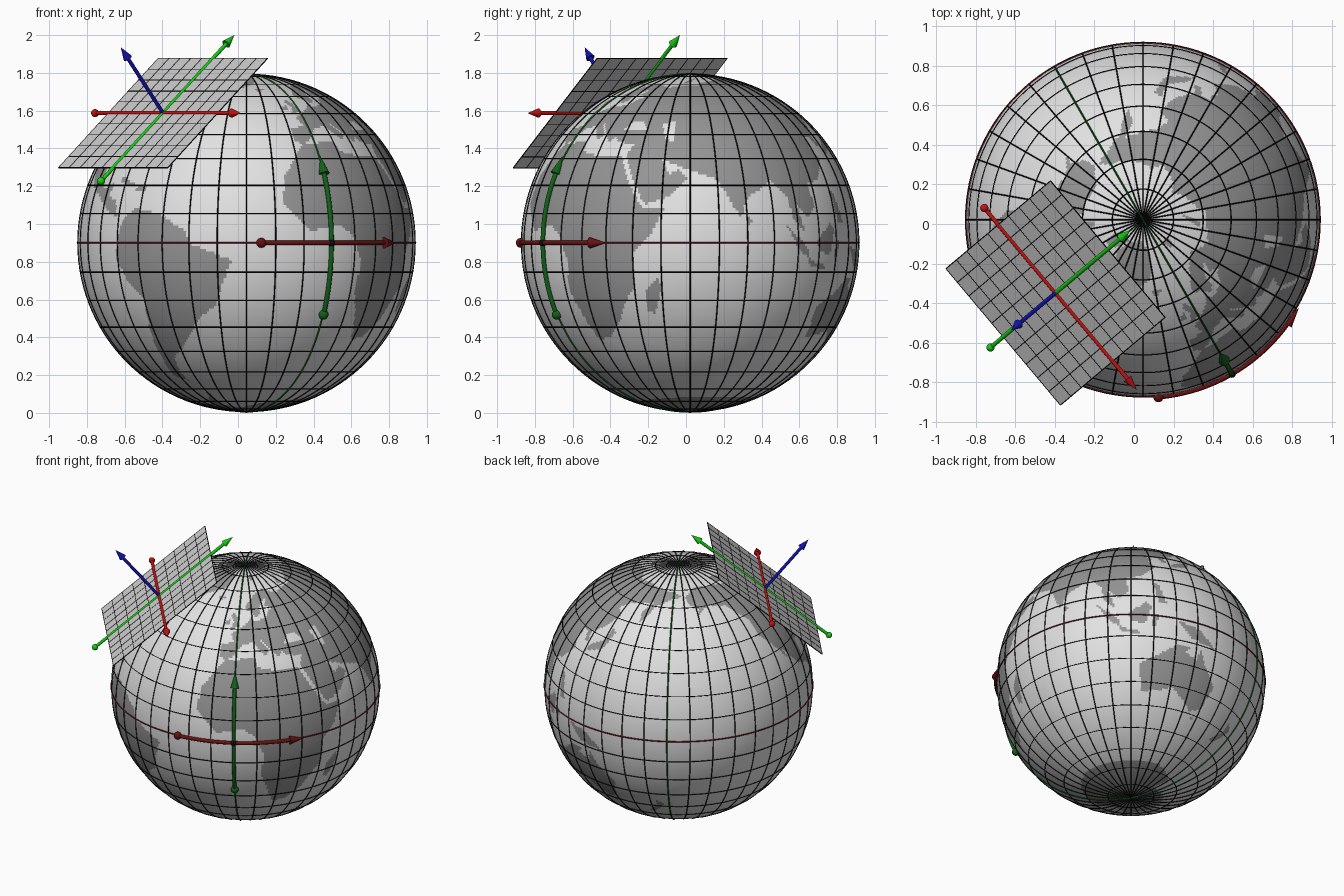
import bpy, bmesh
from math import sin, cos, radians, degrees, atan2, asin
from mathutils import Vector, Matrix

if "Cube" in bpy.data.objects:
    bpy.data.objects.remove(bpy.data.objects["Cube"])

C = Vector((0.045, 0.022, 0.90))     # globe centre
R = 0.892                            # globe radius
PRIME = -60                          # direction of longitude zero in the xy plane


def material(name, rgb):
    m = bpy.data.materials.new(name)
    m.diffuse_color = (*rgb, 1)
    m.use_nodes = True
    m.node_tree.nodes["Principled BSDF"].inputs["Base Color"].default_value = m.diffuse_color
    return m


OCEAN = material("ocean_light_grey", (0.76, 0.76, 0.76))
LAND = material("land_grey", (0.30, 0.30, 0.30))
SHEET = material("sheet_grey", (0.60, 0.60, 0.60))
BLACK = material("line_black", (0.004, 0.004, 0.004))
RED = material("red", (0.58, 0.006, 0.006))
GREEN = material("green", (0.008, 0.60, 0.008))
BLUE = material("blue", (0.006, 0.006, 0.45))
DARK_RED = material("dark_red", (0.14, 0.006, 0.006))
DARK_GREEN = material("dark_green", (0.006, 0.12, 0.01))


def on_globe(lon, lat, r=R):
    a, b = radians(lon + PRIME), radians(lat)
    return C + r * Vector((cos(b) * cos(a), cos(b) * sin(a), sin(b)))


def mesh_object(name, bm, *mats, smooth=True):
    me = bpy.data.meshes.new(name)
    for f in bm.faces:
        f.smooth = smooth
    bm.to_mesh(me)
    bm.free()
    ob = bpy.data.objects.new(name, me)
    for m in mats:
        me.materials.append(m)
    bpy.context.collection.objects.link(ob)
    return ob


def tubes(name, paths, radius, mat, cyclic=False, res=0):
    """Round rods along point paths, turned into one mesh."""
    cu = bpy.data.curves.new(name, 'CURVE')
    cu.dimensions = '3D'
    cu.bevel_depth, cu.bevel_resolution = radius, res
    cu.use_fill_caps = not cyclic
    for pts in paths:
        sp = cu.splines.new('POLY')
        sp.points.add(len(pts) - 1)
        for p, q in zip(sp.points, pts):
            p.co = (*q, 1)
        sp.use_cyclic_u = cyclic
    cu.materials.append(mat)
    ob = bpy.data.objects.new(name, cu)
    bpy.context.collection.objects.link(ob)
    bpy.ops.object.select_all(action='DESELECT')
    bpy.context.view_layer.objects.active = ob
    ob.select_set(True)
    bpy.ops.object.convert(target='MESH')
    bpy.ops.object.shade_smooth_by_angle(angle=radians(50))


def ball(name, pos, r, mat):
    bm = bmesh.new()
    bmesh.ops.create_uvsphere(bm, u_segments=20, v_segments=12, radius=r,
                              matrix=Matrix.Translation(pos))
    mesh_object(name, bm, mat)


def arrow(name, path, tip, r, mat, ball_r=0):
    """Shaft along a path, cone from its end to the tip, ball at its start."""
    tubes(name + "_shaft", [path], r, mat, res=3)
    d = tip - path[-1]
    bm = bmesh.new()
    m = Matrix.Translation((tip + path[-1]) / 2) @ d.to_track_quat('Z', 'Y').to_matrix().to_4x4()
    bmesh.ops.create_cone(bm, cap_ends=True, segments=20, radius1=r * 2.3, radius2=0,
                          depth=d.length, matrix=m)
    mesh_object(name + "_head", bm, mat, smooth=False)
    if ball_r:
        ball(name + "_ball", path[0], ball_r, mat)


# Coarse coast outlines (longitude, latitude)
north_america = [(-168, 66), (-156, 71), (-128, 70), (-115, 68), (-95, 72), (-82, 69), (-94, 61),
    (-92, 57), (-82, 55), (-79, 51), (-77, 57), (-78, 62), (-65, 59), (-56, 53), (-66, 49),
    (-60, 46), (-70, 43), (-76, 36), (-81, 31), (-80, 25), (-84, 30), (-97, 28), (-97, 20),
    (-91, 19), (-87, 21), (-88, 16), (-83, 15), (-81, 9), (-77, 8), (-85, 10), (-95, 16),
    (-105, 20), (-114, 31), (-110, 23), (-118, 33), (-124, 40), (-124, 48), (-135, 58),
    (-150, 60), (-162, 55), (-158, 59), (-166, 62)]
south_america = [(-78, 8), (-72, 12), (-62, 10), (-51, 4), (-50, 0), (-35, -6), (-39, -15),
    (-41, -22), (-48, -26), (-54, -34), (-58, -38), (-65, -42), (-68, -50), (-66, -55),
    (-74, -52), (-73, -38), (-70, -20), (-76, -14), (-81, -5), (-80, 1)]
africa = [(-6, 36), (10, 37), (11, 33), (20, 31), (32, 31), (37, 21), (43, 12), (51, 12), (47, 4),
    (40, -4), (40, -15), (35, -22), (32, -28), (26, -34), (19, -35), (12, -17), (13, -6), (9, 3),
    (4, 6), (-8, 4), (-17, 14), (-16, 23), (-10, 31)]
europe = [(-9, 37), (-9, 43), (-2, 44), (-4, 48), (4, 52), (8, 54), (9, 57), (11, 54), (20, 55),
    (24, 59), (29, 60), (22, 61), (25, 65), (21, 64), (17, 61), (17, 57), (13, 56), (10, 59),
    (6, 59), (5, 62), (14, 68), (26, 71), (41, 67), (44, 68), (60, 69), (60, 40), (26, 40),
    (23, 37), (20, 40), (14, 45), (18, 40), (16, 38), (10, 44), (3, 43), (0, 39), (-5, 36)]
asia = [(60, 69), (68, 69), (73, 72), (80, 73), (104, 77), (113, 74), (130, 71), (140, 73),
    (160, 70), (180, 69), (180, 65), (164, 60), (163, 56), (157, 51), (156, 57), (163, 62),
    (142, 59), (135, 55), (141, 52), (135, 44), (128, 40), (129, 35), (126, 35), (125, 39),
    (118, 39), (122, 37), (119, 35), (122, 30), (115, 22), (108, 21), (109, 12), (105, 9),
    (100, 13), (104, 2), (98, 9), (97, 16), (91, 22), (80, 15), (78, 8), (73, 17), (70, 22),
    (62, 25), (56, 27), (49, 30), (52, 24), (56, 26), (59, 22), (52, 16), (44, 13), (39, 21),
    (35, 29), (34, 32), (36, 36), (27, 37), (26, 40), (60, 40)]
australia = [(114, -22), (122, -18), (131, -12), (137, -12), (135, -15), (141, -17), (142, -11),
    (146, -19), (153, -26), (150, -37), (144, -39), (138, -35), (131, -31), (124, -33), (115, -34)]
antarctica = [(-180, -78), (-150, -76), (-100, -73), (-75, -73), (-58, -63), (-62, -73),
    (-40, -78), (-15, -72), (0, -70), (55, -66), (140, -66), (170, -71), (165, -78), (180, -78),
    (180, -90), (-180, -90)]
greenland = [(-45, 60), (-53, 66), (-55, 70), (-70, 77), (-60, 82), (-32, 83), (-18, 79),
    (-22, 71), (-40, 65)]
arctic_islands = [[(-62, 66), (-72, 62), (-80, 73), (-68, 70)],
    [(-90, 76), (-78, 76), (-62, 82), (-80, 83), (-95, 80)],
    [(-118, 70), (-105, 69), (-105, 73), (-118, 74)], [(-180, 65), (-170, 66), (-180, 69)],
    [(52, 71), (57, 71), (68, 77), (60, 76)], [(14, 77), (20, 77), (25, 80), (12, 80)],
    [(-22, 64), (-14, 65), (-16, 66), (-23, 66)]]
atlantic_islands = [[(-5, 50), (1, 51), (0, 53), (-2, 57), (-4, 59), (-6, 56), (-3, 54)],
    [(-10, 52), (-6, 52), (-6, 55), (-9, 54)], [(-85, 22), (-81, 23), (-74, 20), (-78, 20)],
    [(-74, 18), (-69, 18), (-69, 20), (-73, 20)]]
eastern_islands = [[(130, 31), (141, 35), (145, 44), (141, 45), (140, 39), (132, 35)],
    [(95, 6), (104, -1), (106, -6), (101, -3)], [(105, -6), (115, -8), (114, -9), (106, -8)],
    [(109, 1), (117, 7), (119, 4), (116, -4), (110, -3)], [(119, -5), (121, -5), (122, 1), (120, 1)],
    [(131, -1), (141, -3), (150, -10), (143, -9), (138, -8), (132, -3)],
    [(120, 18), (122, 18), (126, 7), (122, 7)], [(80, 6), (82, 7), (80, 10)],
    [(173, -35), (178, -38), (175, -41), (171, -46), (167, -46), (173, -40)],
    [(145, -41), (148, -41), (147, -43)], [(44, -24), (44, -16), (49, -12), (50, -16), (47, -25)]]
inland_seas = [[(28, 42), (31, 46), (37, 46), (41, 42), (35, 42)],
    [(47, 45), (53, 46), (53, 37), (49, 38)]]
lands = [north_america, south_america, africa, europe, asia, australia, antarctica, greenland]
lands += arctic_islands + atlantic_islands + eastern_islands


def boxed(poly):
    xs, ys = zip(*poly)
    return (min(xs), max(xs), min(ys), max(ys), poly)


def inside(x, y, box):
    x0, x1, y0, y1, poly = box
    if not (x0 <= x <= x1 and y0 <= y <= y1):
        return False
    hit = False
    for (ax, ay), (bx, by) in zip(poly, poly[1:] + poly[:1]):
        if (ay > y) != (by > y) and x < ax + (y - ay) * (bx - ax) / (by - ay):
            hit = not hit
    return hit


# Globe, faces coloured as land or ocean
land_boxes, sea_boxes = [boxed(p) for p in lands], [boxed(p) for p in inland_seas]
bm = bmesh.new()
bmesh.ops.create_uvsphere(bm, u_segments=360, v_segments=180, radius=R)
for f in bm.faces:
    n = f.calc_center_median().normalized()
    lat = degrees(asin(max(-1, min(1, n.z))))
    lon = (degrees(atan2(n.y, n.x)) - PRIME + 180) % 360 - 180
    if any(inside(lon, lat, b) for b in land_boxes) and not any(inside(lon, lat, b) for b in sea_boxes):
        f.material_index = 1
mesh_object("globe", bm, OCEAN, LAND).location = C

# Map lines every ten degrees, with coloured equator and prime meridian
turn = range(0, 360, 3)
tubes("parallels", [[on_globe(a, lat, R + 0.001) for a in turn]
                    for lat in range(-80, 90, 10) if lat], 0.0032, BLACK, True)
tubes("meridians", [[on_globe(lon, a, R + 0.001) for a in turn]
                    for lon in range(10, 180, 10)], 0.0032, BLACK, True)
tubes("equator", [[on_globe(a, 0, R + 0.003) for a in turn]], 0.0045, DARK_RED, True)
tubes("prime_meridian", [[on_globe(0, a, R + 0.003) for a in turn]], 0.0045, DARK_GREEN, True)

# Curved arrows for longitude and latitude
RA = R + 0.008
arrow("longitude_arrow", [on_globe(a, 0, RA) for a in range(-25, 25)], on_globe(30.5, 0, RA + 0.006),
      0.0125, DARK_RED, 0.026)
arrow("latitude_arrow", [on_globe(0, a, RA) for a in range(-25, 25)], on_globe(0, 30.5, RA + 0.006),
      0.0125, DARK_GREEN, 0.026)
ball("origin_ball", on_globe(0, 0, RA), 0.02, BLACK)

# Local frame at the touching point
P = on_globe(-80, 50, 0.897)
up = (P - C).normalized()
east = Vector((0, 0, 1)).cross(up).normalized()
north = up.cross(east)
frame = Matrix((east, north, up)).transposed().to_4x4()
frame.translation = P

# Tangent sheet with its square grid
H = 0.45
bm = bmesh.new()
bmesh.ops.create_cube(bm, size=1, matrix=frame @ Matrix.Diagonal((2 * H, 2 * H, 0.003, 1)))
mesh_object("tangent_sheet", bm, SHEET, smooth=False)
steps = [-H + 0.09 * i for i in range(11)]
tubes("sheet_grid", [[P + u * s - v * H, P + u * s + v * H]
                     for u, v in ((east, north), (north, east)) for s in steps], 0.003, BLACK)

# Straight axes: east, north and up
for name, d, start, tip, mat, br in (("east_axis", east, -0.56, 0.64, RED, 0.021),
                                     ("north_axis", north, -0.56, 0.643, GREEN, 0.021),
                                     ("up_axis", up, 0, 0.455, BLUE, 0)):
    arrow(name, [P + d * start, P + d * (tip - 0.075)], P + d * tip, 0.0105, mat, br)
